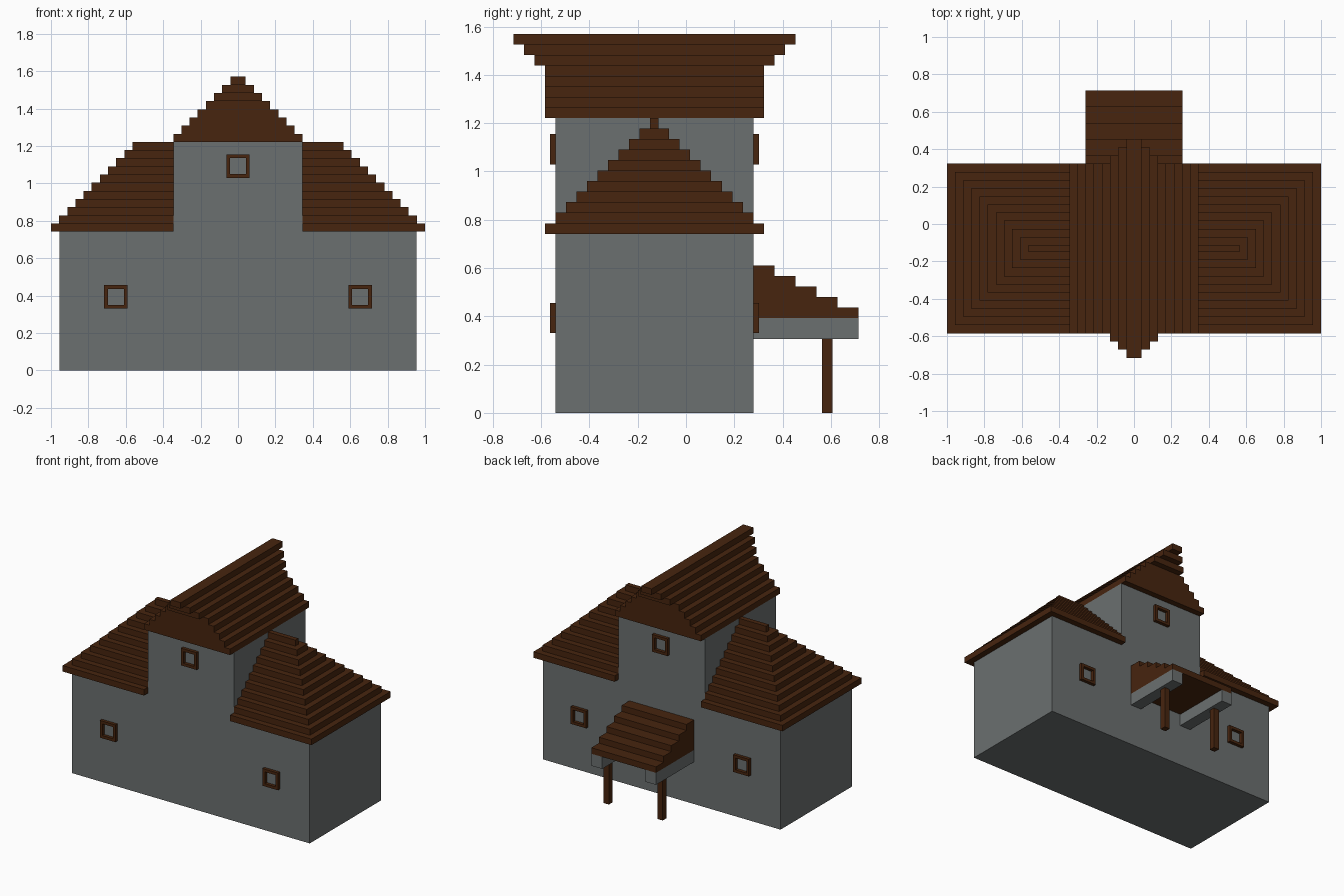
import bpy, bmesh
from mathutils import Matrix, Vector

if "Cube" in bpy.data.objects:
    bpy.data.objects.remove(bpy.data.objects["Cube"])

S = 0.0436                       # height and inset of one roof step
Y0, Y1 = -0.541, 0.279           # front and back wall planes
EAVE, TOP = 0.742, 1.221         # side wall height, tower wall height
TX = 0.346                       # half width of the tower


def material(name, rgb):
    m = bpy.data.materials.new(name)
    m.diffuse_color = (*rgb, 1)
    m.use_nodes = True
    m.node_tree.nodes["Principled BSDF"].inputs["Base Color"].default_value = m.diffuse_color
    return m


GREY = material("grey_wall", (0.147, 0.160, 0.160))
BROWN = material("brown_wood", (0.063, 0.018, 0.0045))


def finish(name, bm, mat):
    bmesh.ops.recalc_face_normals(bm, faces=bm.faces[:])
    me = bpy.data.meshes.new(name)
    bm.to_mesh(me)
    bm.free()
    me.materials.append(mat)
    ob = bpy.data.objects.new(name, me)
    bpy.context.collection.objects.link(ob)
    return ob


def boxes(name, mat, items):
    """One object made of boxes given as (x0, x1, y0, y1, z0, z1)."""
    bm = bmesh.new()
    for x0, x1, y0, y1, z0, z1 in items:
        mid = Vector(((x0 + x1) / 2, (y0 + y1) / 2, (z0 + z1) / 2))
        size = (abs(x1 - x0), y1 - y0, z1 - z0, 1)
        bmesh.ops.create_cube(bm, size=1, matrix=Matrix.Translation(mid) @ Matrix.Diagonal(size))
    return finish(name, bm, mat)


def prism(name, mat, profile, axis, a, b):
    """Extrude a (u, z) profile along x or y from a to b."""
    bm = bmesh.new()
    place = (lambda u, z: (a, u, z)) if axis == "x" else (lambda u, z: (u, a, z))
    face = bm.faces.new([bm.verts.new(place(u, z)) for u, z in profile])
    ext = bmesh.ops.extrude_face_region(bm, geom=[face])["geom"]
    step = (b - a, 0, 0) if axis == "x" else (0, b - a, 0)
    bmesh.ops.translate(bm, vec=step, verts=[v for v in ext if isinstance(v, bmesh.types.BMVert)])
    return finish(name, bm, mat)


# Walls: wide house with a taller middle tower
half = [(0.955, 0), (0.955, EAVE), (TX, EAVE), (TX, TOP)]
prism("walls", GREY, half + [(-x, z) for x, z in reversed(half)], "y", Y0, Y1)

# Stepped hip roofs on both sides of the tower
for s, side in ((1, "right"), (-1, "left")):
    boxes(side + "_hip_roof", BROWN,
          [(s * TX, s * (1.0 - i * S), Y0 - S + i * S, Y1 + S - i * S,
            EAVE + i * S, EAVE + (i + 1) * S) for i in range(11)])

# Stepped gable roof on the tower, top three steps jut out at both ends
layers = []
for i in range(8):
    w, out = TX - i * S, S * (1 + max(0, i - 4))
    layers.append((-w, w, Y0 - out, Y1 + out, TOP + i * S, TOP + (i + 1) * S))
boxes("tower_roof", BROWN, layers)


# Window frames on front and back
def window(name, x, z, y0, y1):
    o, n = 0.0625, 0.0425
    boxes(name, BROWN, [(x - o, x + o, y0, y1, z + n, z + o),
                        (x - o, x + o, y0, y1, z - o, z - n),
                        (x - o, x - n, y0, y1, z - n, z + n),
                        (x + n, x + o, y0, y1, z - n, z + n)])


for face, y0, y1 in (("front", Y0 - 0.023, Y0), ("back", Y1, Y1 + 0.023)):
    for part, x, z in (("left", -0.653, 0.393), ("right", 0.653, 0.393), ("upper", 0, 1.092)):
        window(f"{face}_{part}_window_frame", x, z, y0, y1)

# Porch at the back: stepped roof, two beams and two posts
PZ, PX, PY = 0.393, 0.26, 0.715
steps = [(Y1, PZ)]
for i in range(5):
    y = PY - 2 * S * i
    steps += [(y, PZ + i * S), (y, PZ + (i + 1) * S)]
steps.append((Y1, PZ + 5 * S))
prism("porch_roof", BROWN, steps, "x", -PX, PX)
for s, side in ((1, "right"), (-1, "left")):
    boxes(side + "_porch_beam", GREY, [(s * (PX - 2 * S), s * PX, Y1, PY, PZ - 2 * S, PZ)])
    boxes(side + "_porch_post", BROWN,
          [(s * (PX - 1.5 * S), s * (PX - 0.5 * S), 0.563, 0.607, 0, PZ - 2 * S)])
